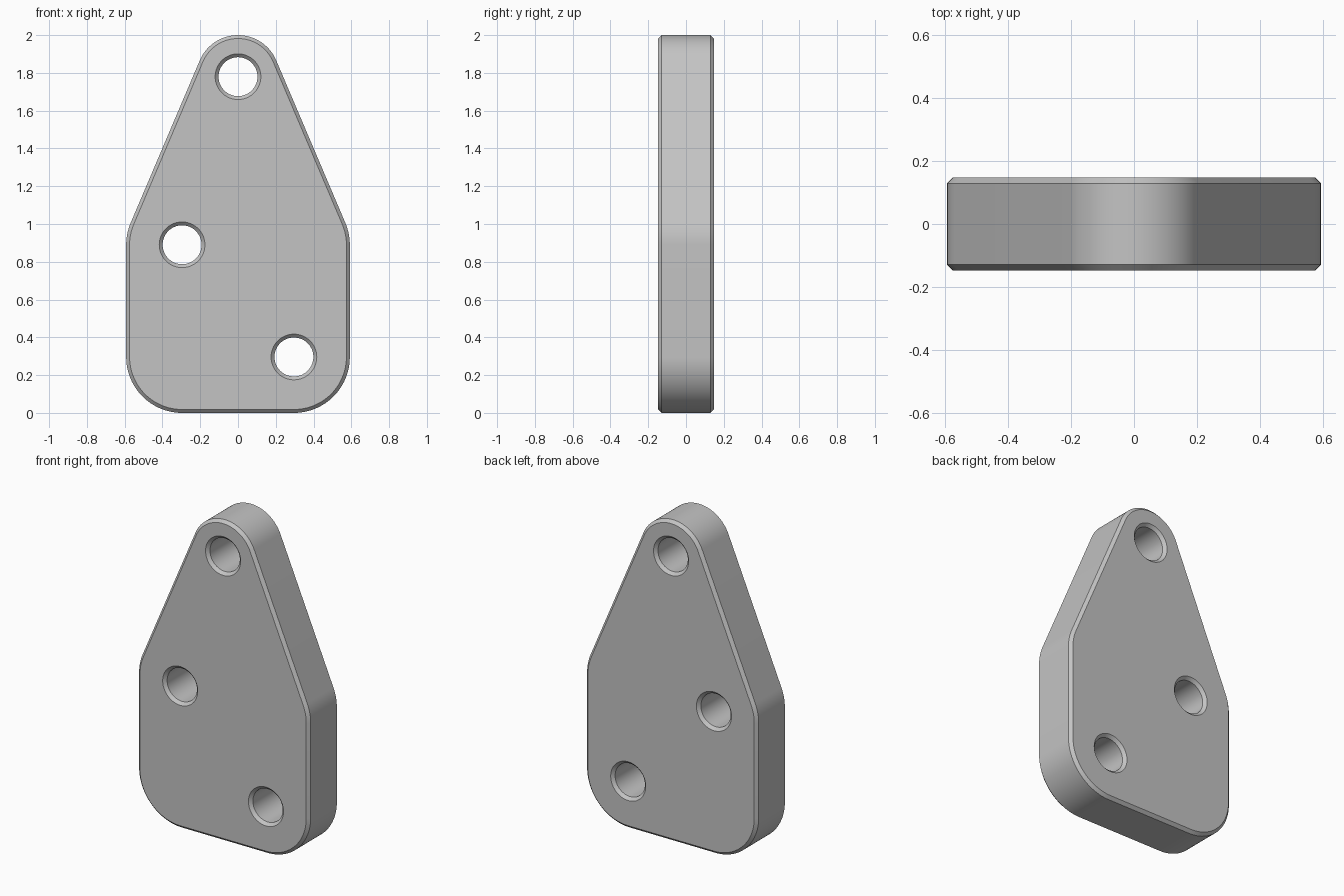
import bpy
import bmesh
from math import cos, sin, radians, atan2, asin, degrees, hypot

if "Cube" in bpy.data.objects:
    bpy.data.objects.remove(bpy.data.objects["Cube"])

HALF_DEPTH = 0.147
CHAMFER = 0.018
CORNER_R, TOP_R = 0.296, 0.22
SHOULDER_Z, TOP_Z = 0.89, 1.78
HOLE_R = 0.103


def arc(cx, cz, radius, start, end, steps):
    """Points on an arc in the front plane, angles in degrees."""
    angles = [radians(start + (end - start) * i / steps) for i in range(steps + 1)]
    return [(cx + radius * cos(a), cz + radius * sin(a)) for a in angles]


def outline(inset):
    """Closed plate profile: tangent arcs joined by straight sides."""
    corner, top = CORNER_R - inset, TOP_R - inset
    rise = TOP_Z - SHOULDER_Z
    slant = degrees(atan2(CORNER_R, rise) + asin((CORNER_R - TOP_R) / hypot(CORNER_R, rise)))
    c = CORNER_R
    return (arc(c, c, corner, -90, 0, 24)
            + arc(c, SHOULDER_Z, corner, 0, slant, 8)
            + arc(0, TOP_Z, top, slant, 180 - slant, 36)
            + arc(-c, SHOULDER_Z, corner, 180 - slant, 180, 8)
            + arc(-c, c, corner, 180, 270, 24))


def hole(x, z, inset):
    return arc(x, z, HOLE_R + inset, 0, 360, 64)[:-1]


def chamfered_wall(bm, profile):
    """Wall through the plate, chamfered at both ends; returns the end edges."""
    inner = HALF_DEPTH - CHAMFER
    rings = []
    for y, inset in ((-HALF_DEPTH, CHAMFER), (-inner, 0), (inner, 0), (HALF_DEPTH, CHAMFER)):
        rings.append([bm.verts.new((x, y, z)) for x, z in profile(inset)])
    n = len(rings[0])
    for a, b in zip(rings, rings[1:]):
        for i in range(n):
            j = (i + 1) % n
            bm.faces.new((a[i], a[j], b[j], b[i]))
    return [[bm.edges.get((r[i], r[(i + 1) % n])) for i in range(n)]
            for r in (rings[0], rings[-1])]


# Outer rim and three through holes
bm = bmesh.new()
ends = [chamfered_wall(bm, outline)]
for hx, hz in ((0, TOP_Z), (-CORNER_R, SHOULDER_Z), (CORNER_R, CORNER_R)):
    ends.append(chamfered_wall(bm, lambda inset, x=hx, z=hz: hole(x, z, inset)))

# Flat front and back faces around the holes
for side, facing in ((0, -1), (1, 1)):
    edges = [e for pair in ends for e in pair[side]]
    bmesh.ops.triangle_fill(bm, use_beauty=True, edges=edges, normal=(0, facing, 0))
bmesh.ops.recalc_face_normals(bm, faces=bm.faces)

mesh = bpy.data.meshes.new("mounting_plate")
bm.to_mesh(mesh)
bm.free()
plate = bpy.data.objects.new("mounting_plate", mesh)
bpy.context.collection.objects.link(plate)

# Plain grey material
grey = bpy.data.materials.new("plain_grey")
grey.use_nodes = True
colour = (0.55, 0.55, 0.55, 1)
grey.diffuse_color = colour
grey.node_tree.nodes["Principled BSDF"].inputs["Base Color"].default_value = colour
mesh.materials.append(grey)

bpy.ops.object.select_all(action="DESELECT")
plate.select_set(True)
bpy.context.view_layer.objects.active = plate
bpy.ops.object.shade_smooth_by_angle(angle=radians(30))
